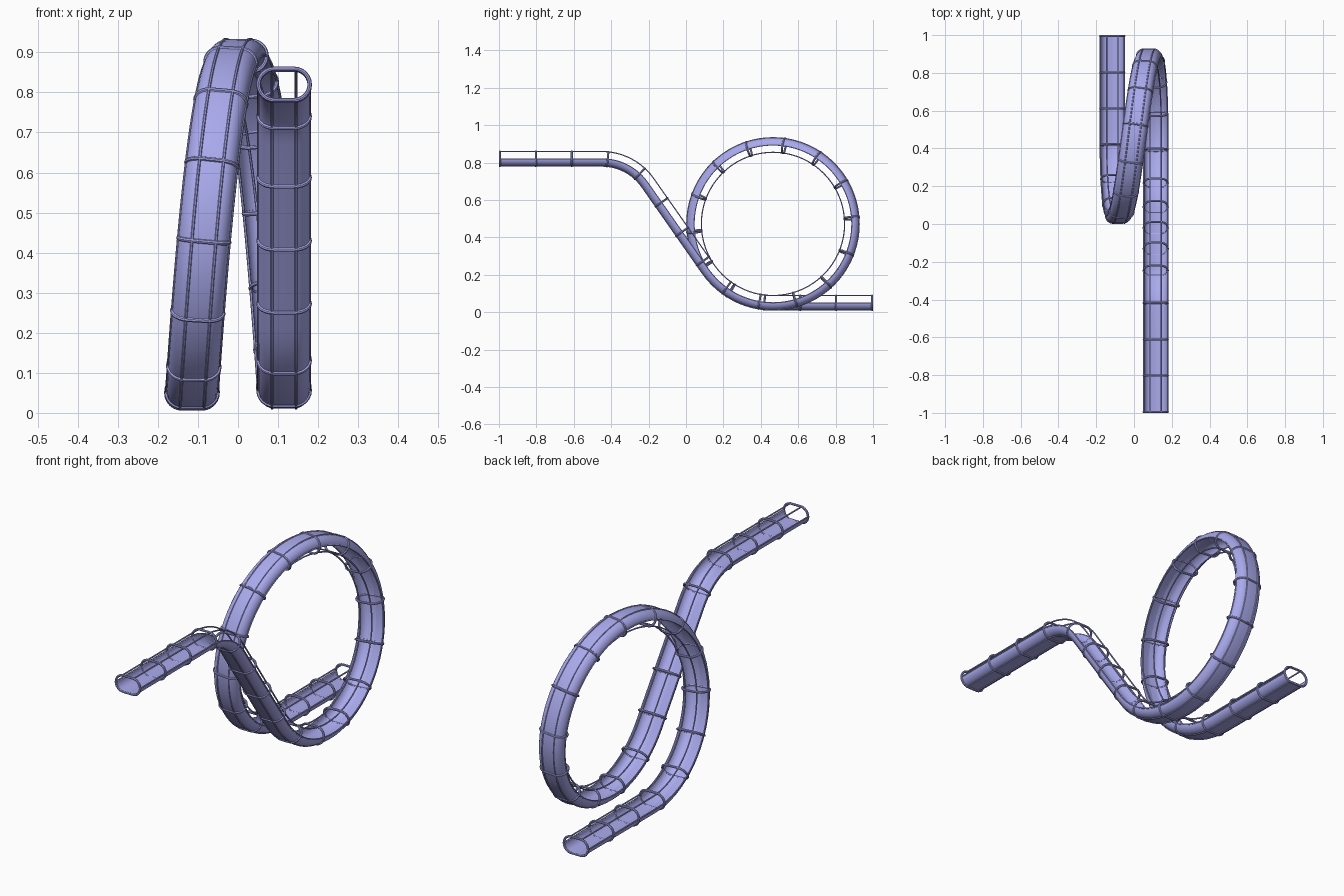
import bpy, bmesh
from math import sin, cos, tan, pi, radians, ceil
from mathutils import Vector

if "Cube" in bpy.data.objects:
    bpy.data.objects.remove(bpy.data.objects["Cube"])

mat = bpy.data.materials.new("blue_plastic")
mat.diffuse_color = (0.4, 0.4, 0.85, 1)
mat.use_nodes = True
mat.node_tree.nodes["Principled BSDF"].inputs["Base Color"].default_value = mat.diffuse_color

R, CY, CZ, SX, TOP = 0.422, 0.465, 0.472, 0.115, 0.82
PHI = radians(55)


def sweep(bm, frames, profile, closed=False):
    """Sweep a closed (u, v) profile along frames of (point, side, up)."""
    rows = [[bm.verts.new(p + s * u + n * v) for u, v in profile] for p, s, n in frames]
    k = len(profile)
    for i in range(len(rows) if closed else len(rows) - 1):
        a, b = rows[i], rows[(i + 1) % len(rows)]
        for j in range(k):
            bm.faces.new((a[j], a[(j + 1) % k], b[(j + 1) % k], b[j]))
    if not closed:
        bm.faces.new(rows[0])
        bm.faces.new(rows[-1][::-1])


def finish(bm, name):
    bmesh.ops.recalc_face_normals(bm, faces=bm.faces)
    me = bpy.data.meshes.new(name)
    bm.to_mesh(me)
    bm.free()
    ob = bpy.data.objects.new(name, me)
    bpy.context.collection.objects.link(ob)
    me.materials.append(mat)
    bpy.ops.object.select_all(action='DESELECT')
    ob.select_set(True)
    bpy.context.view_layer.objects.active = ob
    bpy.ops.object.shade_smooth_by_angle(angle=radians(35))


def circle(u, v, r, n=8):
    return [(u + r * cos(2 * pi * i / n), v + r * sin(2 * pi * i / n)) for i in range(n)]


def stadium(a0, a1, r, flat=0.025, n=12):
    """Points on a rounded slot outline between two angles."""
    pts = []
    for i in range(n + 1):
        a = a0 + (a1 - a0) * i / n
        c = cos(a)
        if abs(c) < 1e-6:
            pair = [-flat, flat] if sin(a) < 0 else [flat, -flat]
            pts += [(f, r * sin(a)) for f in pair]
        else:
            pts.append((r * c + (flat if c > 0 else -flat), r * sin(a)))
    return pts


# Track centre line: high run, drop, slope, pull-up, full loop, low run
path = []          # (point, heading angle in the side plane, dx per unit length)


def line(p, q, a, steps=6):
    for i in range(steps):
        path.append((p.lerp(q, i / steps), a, 0))


low = Vector((SX, CY - R * sin(PHI), CZ - R * cos(PHI)))
meet = low.y - (TOP - low.z) / tan(PHI)          # slope meets high run
y0 = -0.45
r = (meet - y0) / tan(PHI / 2)
line(Vector((SX, -1, TOP)), Vector((SX, y0, TOP)), 0)
for i in range(12):
    a = PHI * i / 12
    path.append((Vector((SX, y0 + r * sin(a), TOP - r * (1 - cos(a)))), -a, 0))
line(Vector((SX, y0 + r * sin(PHI), TOP - r * (1 - cos(PHI)))), low, -PHI)
for i in range(12):
    a = -PHI * (1 - i / 12)
    path.append((Vector((SX, CY + R * sin(a), CZ - R * cos(a))), a, 0))
for i in range(72):
    a = 2 * pi * i / 72
    path.append((Vector((SX * cos(a / 2), CY + R * sin(a), CZ - R * cos(a))), a,
                 -SX / 2 * sin(a / 2) / R))
line(Vector((-SX, CY, CZ - R)), Vector((-SX, 1, CZ - R)), 0)
path.append((Vector((-SX, 1, CZ - R)), 0, 0))


def frame(p, a, dx):
    t = Vector((dx, cos(a), sin(a))).normalized()
    n = Vector((0, -sin(a), cos(a)))
    return p, t.cross(n), n, t


frames = [frame(*s) for s in path]
track = [f[:3] for f in frames]

# Open trough, the lower half of the slot section
bm = bmesh.new()
sweep(bm, track, stadium(-pi, 0, 0.039) + stadium(0, -pi, 0.036))
finish(bm, "trough")

# Long rails: two above, two on the trough edges, two below
bm = bmesh.new()
for sx in (-1, 1):
    for u, v in ((0.03, 0.039), (0.064, 0.0), (0.03, -0.039)):
        sweep(bm, track, circle(sx * u, v, 0.0035, 6))
finish(bm, "rails")

# Hoops spaced evenly along the track
dist = [0]
for i in range(1, len(path)):
    dist.append(dist[-1] + (path[i][0] - path[i - 1][0]).length)
count = round(dist[-1] / 0.19)
bm = bmesh.new()
outline = stadium(-pi, pi, 0.039, n=24)[:-1]
for h in range(count + 1):
    d = 0.005 + (dist[-1] - 0.01) * h / count
    i = max(j for j in range(len(dist) - 1) if dist[j] <= d)
    w = (d - dist[i]) / (dist[i + 1] - dist[i])
    A, B = frames[i], frames[i + 1]
    p, s, n, t = (A[k].lerp(B[k], w) for k in range(4))
    ring = []
    for u, v in outline:
        c = max(-0.025, min(0.025, u))
        out = (s * (u - c) + n * v).normalized()
        ring.append((p + s * u + n * v, out, t))
    sweep(bm, ring, circle(0, 0, 0.0055), closed=True)
finish(bm, "hoops")
